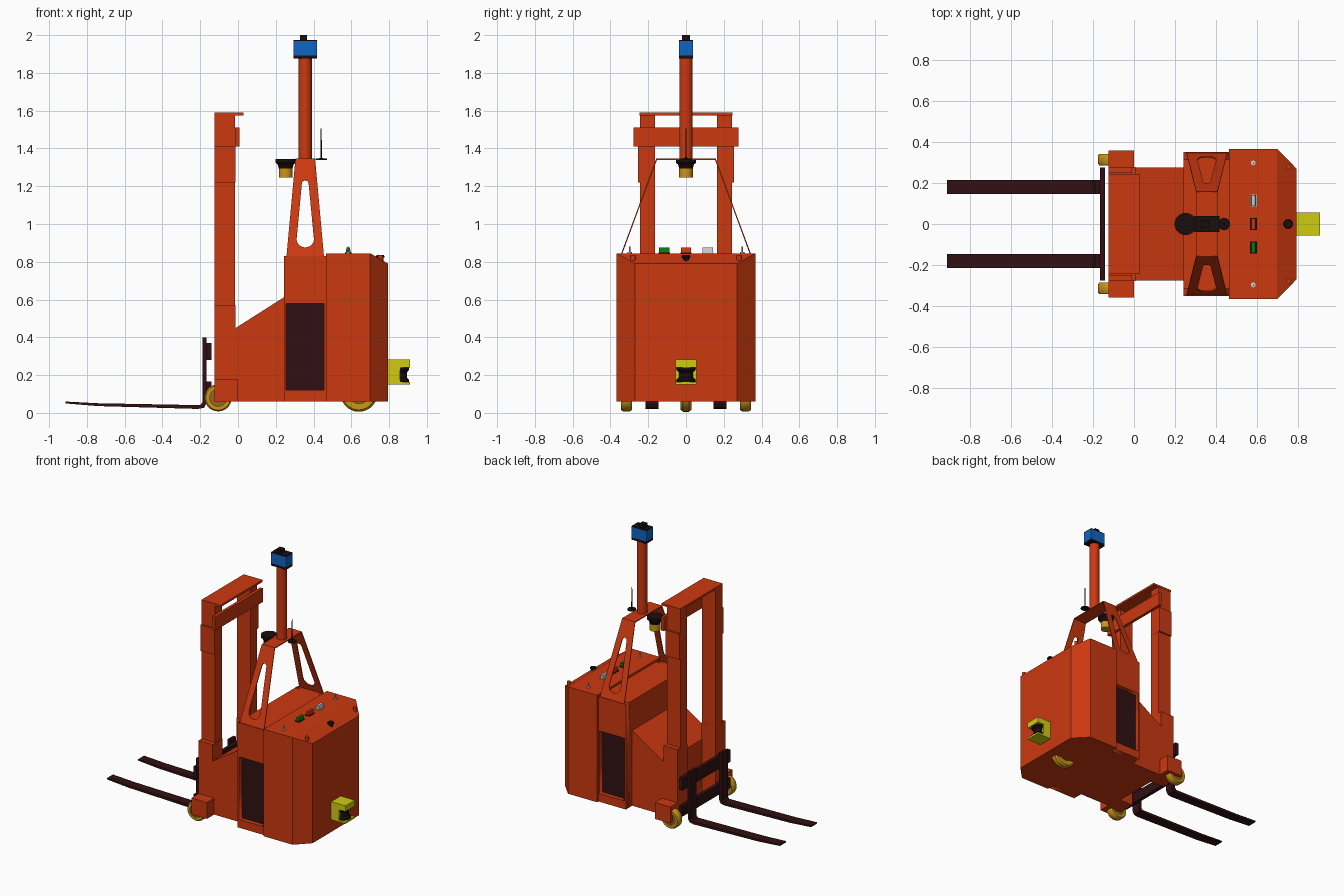
import bpy, bmesh, math
from mathutils import Matrix, Vector

cube = bpy.data.objects.get("Cube")
if cube:
    bpy.data.objects.remove(cube, do_unlink=True)


def material(name, r, g, b):
    m = bpy.data.materials.new(name)
    m.use_nodes = True
    m.diffuse_color = (r, g, b, 1)
    node = next(n for n in m.node_tree.nodes if n.type == 'BSDF_PRINCIPLED')
    node.inputs["Base Color"].default_value = (r, g, b, 1)
    node.inputs["Roughness"].default_value = 0.6
    return m


ORANGE = material("orange_paint", 0.6, 0.04, 0.005)
DARK = material("dark_steel", 0.03, 0.005, 0.006)
BLACK = material("black_plastic", 0.01, 0.004, 0.004)
YELLOW = material("sensor_yellow", 0.63, 0.6, 0.006)
GOLD = material("wheel_gold", 0.6, 0.3, 0.01)
BROWN = material("hub_brown", 0.3, 0.13, 0.015)
BLUE = material("sensor_blue", 0.005, 0.13, 0.55)
GREEN = material("button_green", 0.003, 0.2, 0.005)
GREY = material("button_grey", 0.6, 0.6, 0.6)


def add(name, mesh, mat):
    mesh.materials.clear()
    mesh.materials.append(mat)
    ob = bpy.data.objects.new(name, mesh)
    bpy.context.collection.objects.link(ob)
    return ob


def finish(name, bm, mat, smooth=False):
    bmesh.ops.recalc_face_normals(bm, faces=bm.faces)
    mesh = bpy.data.meshes.new(name)
    bm.to_mesh(mesh)
    bm.free()
    if smooth:
        mesh.polygons.foreach_set("use_smooth", [True] * len(mesh.polygons))
        mesh.set_sharp_from_angle(angle=math.radians(35))
    return add(name, mesh, mat)


def box(name, x, y, z, mat):
    """Box from (low, high) pairs."""
    bm = bmesh.new()
    bmesh.ops.create_cube(bm, size=1)
    for v in bm.verts:
        v.co = [p[0] if c < 0 else p[1] for p, c in zip((x, y, z), v.co)]
    return finish(name, bm, mat)


def prism(name, pts, axis, lo, hi, mat, cut=None):
    """Extrude an outline along y (points x, z) or z (points x, y)."""
    bm = bmesh.new()
    place = (lambda a, b: (a, lo, b)) if axis == 'y' else (lambda a, b: (a, b, lo))
    face = bm.faces.new([bm.verts.new(place(a, b)) for a, b in pts])
    move = (0, hi - lo, 0) if axis == 'y' else (0, 0, hi - lo)
    ext = bmesh.ops.extrude_face_region(bm, geom=[face], use_keep_orig=True)
    bmesh.ops.translate(bm, vec=move, verts=[v for v in ext["geom"] if isinstance(v, bmesh.types.BMVert)])
    if cut:
        geom = bm.verts[:] + bm.edges[:] + bm.faces[:]
        res = bmesh.ops.bisect_plane(bm, geom=geom, plane_co=cut[0], plane_no=cut[1], clear_outer=True)
        edges = [e for e in res["geom_cut"] if isinstance(e, bmesh.types.BMEdge)]
        bmesh.ops.contextual_create(bm, geom=edges)
    return finish(name, bm, mat)


def lathe(name, profile, origin, mat, axis='z', segs=28, closed=False):
    """Revolve (radius, height) points around an axis through origin."""
    bm = bmesh.new()
    rings = []
    for r, h in profile:
        ring = []
        for i in range(segs):
            a = 2 * math.pi * i / segs
            c = Vector((r * math.cos(a), r * math.sin(a), h))
            if axis == 'y':
                c = Vector((c.x, c.z, c.y))
            ring.append(bm.verts.new(c + Vector(origin)))
        rings.append(ring)
    pairs = list(zip(rings, rings[1:]))
    if closed:
        pairs.append((rings[-1], rings[0]))
    else:
        bm.faces.new(rings[0])
        bm.faces.new(rings[-1])
    for a, b in pairs:
        for i in range(segs):
            j = (i + 1) % segs
            bm.faces.new((a[i], a[j], b[j], b[i]))
    return finish(name, bm, mat, True)


def holed_plate(name, outer, hole, thickness, matrix, mat):
    """Flat plate with one opening, placed by a matrix."""
    cu = bpy.data.curves.new(name + "_outline", 'CURVE')
    cu.dimensions, cu.fill_mode, cu.extrude = '2D', 'BOTH', thickness / 2
    for pts in (outer, hole):
        sp = cu.splines.new('POLY')
        sp.points.add(len(pts) - 1)
        for p, (a, b) in zip(sp.points, pts):
            p.co = (a, b, 0, 1)
        sp.use_cyclic_u = True
    tmp = bpy.data.objects.new(name + "_outline", cu)
    bpy.context.collection.objects.link(tmp)
    mesh = bpy.data.meshes.new_from_object(tmp.evaluated_get(bpy.context.evaluated_depsgraph_get()))
    bpy.data.objects.remove(tmp, do_unlink=True)
    mesh.transform(matrix)
    mesh.name = name
    return add(name, mesh, mat)


def rect(x0, x1, z0, z1):
    return [(x0, z0), (x1, z0), (x1, z1), (x0, z1)]


SIDES = (("left", 1), ("right", -1))


def span(s, a, b):
    return tuple(sorted((s * a, s * b)))


# Body: chamfered nose, middle bay, sloped rear
nose = [(0.465, -0.367), (0.7, -0.367), (0.795, -0.27), (0.795, 0.27), (0.7, 0.367), (0.465, 0.367)]
prism("nose_body", nose, 'z', 0.06, 0.845, ORANGE, cut=((0.7, 0, 0.845), (0.055, 0, 0.095)))
box("middle_body", (0.243, 0.465), (-0.315, 0.315), (0.06, 0.83), ORANGE)
prism("rear_body", [(-0.015, 0.06), (0.243, 0.06), (0.243, 0.612), (-0.015, 0.448)], 'y', -0.277, 0.277, ORANGE)

for side, s in SIDES:
    # Side bay opening with dark panel at its back
    upright = Matrix(((1, 0, 0, 0), (0, 0, -1, s * 0.333), (0, 1, 0, 0), (0, 0, 0, 1)))
    holed_plate(side + "_bay_frame", rect(0.243, 0.465, 0.06, 0.83), rect(0.255, 0.455, 0.12, 0.58), 0.036, upright, ORANGE)
    box(side + "_bay_panel", (0.255, 0.455), span(s, 0.312, 0.319), (0.12, 0.58), DARK)

    # Lifting mast
    box(side + "_mast_column", (-0.125, -0.015), span(s, 0.165, 0.243), (0.06, 1.58), ORANGE)
    box(side + "_mast_sleeve", (-0.125, -0.014), span(s, 0.166, 0.255), (1.22, 1.41), ORANGE)
    box(side + "_mast_foot", (-0.125, -0.012), span(s, 0.164, 0.277), (0.06, 0.57), ORANGE)
    box(side + "_wheel_box", (-0.125, 0.0), span(s, 0.2, 0.36), (0.06, 0.18), ORANGE)

    # Rear wheel
    tyre = [(0.045, -0.028), (0.065, -0.028), (0.072, -0.018), (0.072, 0.018), (0.065, 0.028), (0.045, 0.028)]
    lathe(side + "_rear_tyre", tyre, (-0.105, s * 0.315, 0.08), GOLD, 'y', closed=True)
    lathe(side + "_rear_hub", [(0.046, -0.02), (0.046, 0.02)], (-0.105, s * 0.315, 0.08), BROWN, 'y')

    # Fork blade
    fork = [(-0.913, 0.05), (-0.74, 0.036), (-0.21, 0.021), (-0.18, 0.027), (-0.167, 0.05), (-0.167, 0.4),
            (-0.189, 0.4), (-0.189, 0.055), (-0.2, 0.041), (-0.74, 0.051), (-0.913, 0.06)]
    prism(side + "_fork", fork, 'y', *span(s, 0.146, 0.215), DARK)

    # Sloping gantry leg with rounded slot
    u = Vector((1, 0, 0))
    v = Vector((0, -s * 0.19, 0.515))
    length = v.length
    v.normalize()
    w = u.cross(v)
    m = Matrix((u, v, w)).transposed().to_4x4()
    m.translation = (0.356, s * 0.345, 0.83)
    slot = [(0.046 * math.cos(a), 0.094 + 0.046 * math.sin(a))
            for a in (math.pi + math.pi * i / 10 for i in range(11))]
    slot += [(0.018 * math.cos(a), 0.41 + 0.018 * math.sin(a)) for a in (math.pi * i / 6 for i in range(7))]
    holed_plate(side + "_gantry_leg", [(-0.099, 0), (0.099, 0), (0.052, length), (-0.052, length)], slot, 0.006, m, ORANGE)

    # Small fittings on the nose
    lathe(side + "_pin", [(0.012, 0), (0.012, 0.006), (0.003, 0.008), (0.003, 0.035)], (0.583, s * 0.298, 0.845), GREY, segs=12)
    lathe(side + "_bolt", [(0.013, 0), (0.013, 0.03)], (0.755, s * 0.28, 0.807), ORANGE, segs=12)

# Mast cross members
box("mast_top_plate", (-0.125, 0.028), (-0.245, 0.245), (1.575, 1.59), ORANGE)
box("mast_crossbar", (-0.015, 0.007), (-0.278, 0.278), (1.41, 1.51), ORANGE)

# Fork carriage
box("carriage_upper_bar", (-0.167, -0.141), (-0.277, 0.277), (0.28, 0.37), DARK)
box("carriage_lower_bar", (-0.167, -0.141), (-0.277, 0.277), (0.09, 0.165), DARK)

# Drive wheel
drive = [(0.055, -0.028), (0.088, -0.028), (0.098, -0.016), (0.098, 0.016), (0.088, 0.028), (0.055, 0.028)]
lathe("drive_tyre", drive, (0.64, 0, 0.104), GOLD, 'y', closed=True)
lathe("drive_hub", [(0.056, -0.02), (0.056, 0.02)], (0.64, 0, 0.104), BROWN, 'y')

# Gantry top, pole and sensor head
box("gantry_top", (0.304, 0.408), (-0.156, 0.156), (1.339, 1.346), ORANGE)
lathe("pole", [(0.035, 1.34), (0.035, 1.88)], (0.356, 0, 0), ORANGE)
box("head_base", (0.295, 0.417), (-0.038, 0.038), (1.875, 1.892), BLACK)
box("head_body", (0.295, 0.417), (-0.038, 0.038), (1.892, 1.968), BLUE)
box("head_lid", (0.295, 0.417), (-0.038, 0.038), (1.968, 1.974), BLACK)
box("head_cap", (0.327, 0.366), (-0.02, 0.02), (1.974, 2.0), BLACK)

# Hanging scanner and antenna
lathe("scanner_mount", [(0.036, 1.293), (0.042, 1.315), (0.054, 1.325), (0.054, 1.345)], (0.252, 0, 0), BLACK)
lathe("scanner_lens", [(0.036, 1.245), (0.036, 1.295)], (0.252, 0, 0), GOLD)
lathe("antenna", [(0.03, 1.34), (0.03, 1.346), (0.004, 1.349), (0.003, 1.505)], (0.44, 0, 0), BLACK, segs=16)

# Nose safety scanner: yellow housing around a waisted dark lens
box("bumper_block", (0.795, 0.858), (-0.055, 0.055), (0.15, 0.282), YELLOW)
box("bumper_top", (0.858, 0.91), (-0.055, 0.055), (0.24, 0.282), YELLOW)
box("bumper_base", (0.858, 0.91), (-0.055, 0.055), (0.15, 0.163), YELLOW)
lathe("bumper_lens", [(0.05, 0.163), (0.05, 0.175), (0.038, 0.187), (0.038, 0.215), (0.05, 0.228), (0.05, 0.24)],
      (0.856, 0, 0), BLACK)

# Control buttons on the nose
for name, y, mat in (("grey", 0.115, GREY), ("orange", 0.0, ORANGE), ("green", -0.115, GREEN)):
    box(name + "_button_bezel", (0.566, 0.6), (y - 0.03, y + 0.03), (0.84, 0.85), BLACK if mat != GREY else GREY)
    prism(name + "_button", [(0.57, 0.85), (0.597, 0.85), (0.592, 0.876), (0.575, 0.876)], 'y', y - 0.027, y + 0.027, mat)
lathe("stop_knob", [(0.016, 0.8), (0.016, 0.822), (0.023, 0.824), (0.02, 0.835)], (0.753, 0, 0), BLACK, segs=20)
